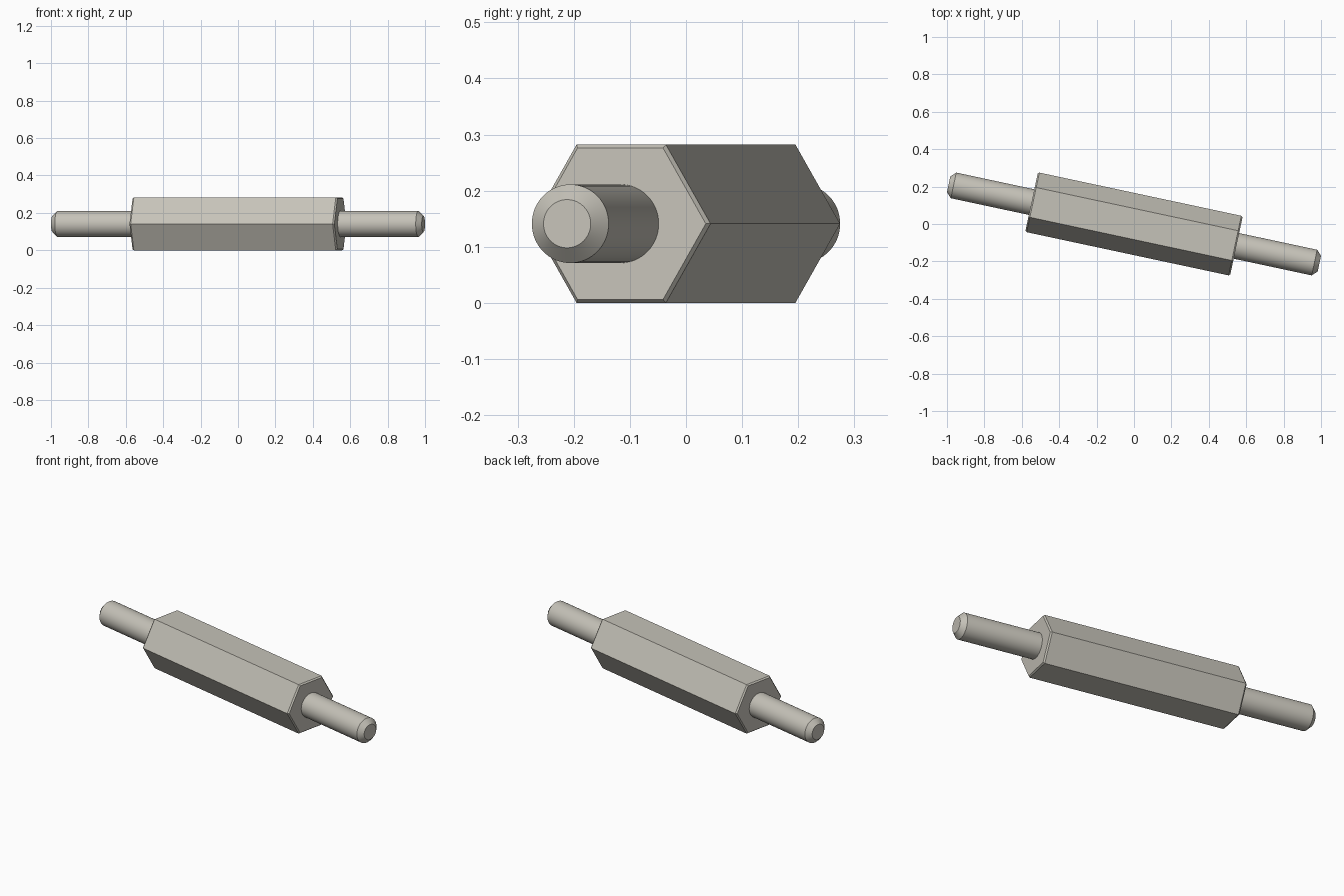
import bpy
import math
from mathutils import Matrix

cube = bpy.data.objects.get("Cube")
if cube:
    bpy.data.objects.remove(cube, do_unlink=True)

# Main dimensions
FLAT = 0.141                                # centre to hex flat
CORNER = FLAT / math.cos(math.pi / 6)       # centre to hex corner
HALF_HEX, HEX_BEVEL = 0.56, 0.008
HALF_ROD, ROD_BEVEL, ROD_RADIUS = 1.0135, 0.027, 0.07
YAW = math.radians(-12.07)

metal = bpy.data.materials.new("warm_grey_metal")
metal.use_nodes = True
colour = (0.56, 0.54, 0.48, 1)
metal.diffuse_color = colour
metal.node_tree.nodes["Principled BSDF"].inputs["Base Color"].default_value = colour


def place():
    """Turn the local x axis along the part's length, at mid height."""
    return Matrix.Translation((0, 0, FLAT)) @ Matrix.Rotation(YAW, 4, 'Z')


def prism(name, profile, sides):
    """Loft rings of (position along x, radius) and cap both ends."""
    verts, faces = [], []
    for x, r in profile:
        for i in range(sides):
            a = 2 * math.pi * i / sides
            verts.append((x, r * math.cos(a), r * math.sin(a)))
    for k in range(len(profile) - 1):
        for i in range(sides):
            j = (i + 1) % sides
            a, b = k * sides, (k + 1) * sides
            faces.append((a + i, b + i, b + j, a + j))
    faces.append(tuple(range(sides)))
    faces.append(tuple(reversed(range(len(verts) - sides, len(verts)))))
    mesh = bpy.data.meshes.new(name)
    mesh.from_pydata(verts, [], [tuple(reversed(f)) for f in faces])
    mesh.materials.append(metal)
    obj = bpy.data.objects.new(name, mesh)
    obj.matrix_world = place()
    bpy.context.collection.objects.link(obj)
    return obj


# Hexagonal body with slightly bevelled ends
prism("hex_body", [
    (-HALF_HEX, CORNER - 0.007), (-HALF_HEX + HEX_BEVEL, CORNER),
    (HALF_HEX - HEX_BEVEL, CORNER), (HALF_HEX, CORNER - 0.007)], 6)

# Round pins with chamfered tips, one at each end
for name, side in (("left_pin", 1), ("right_pin", -1)):
    profile = [(side * (HALF_HEX - 0.02), ROD_RADIUS),
               (side * (HALF_ROD - ROD_BEVEL), ROD_RADIUS),
               (side * HALF_ROD, ROD_RADIUS - ROD_BEVEL)]
    pin = prism(name, profile if side > 0 else profile[::-1], 64)
    bpy.ops.object.select_all(action='DESELECT')
    pin.select_set(True)
    bpy.context.view_layer.objects.active = pin
    bpy.ops.object.shade_smooth_by_angle(angle=math.radians(30))
